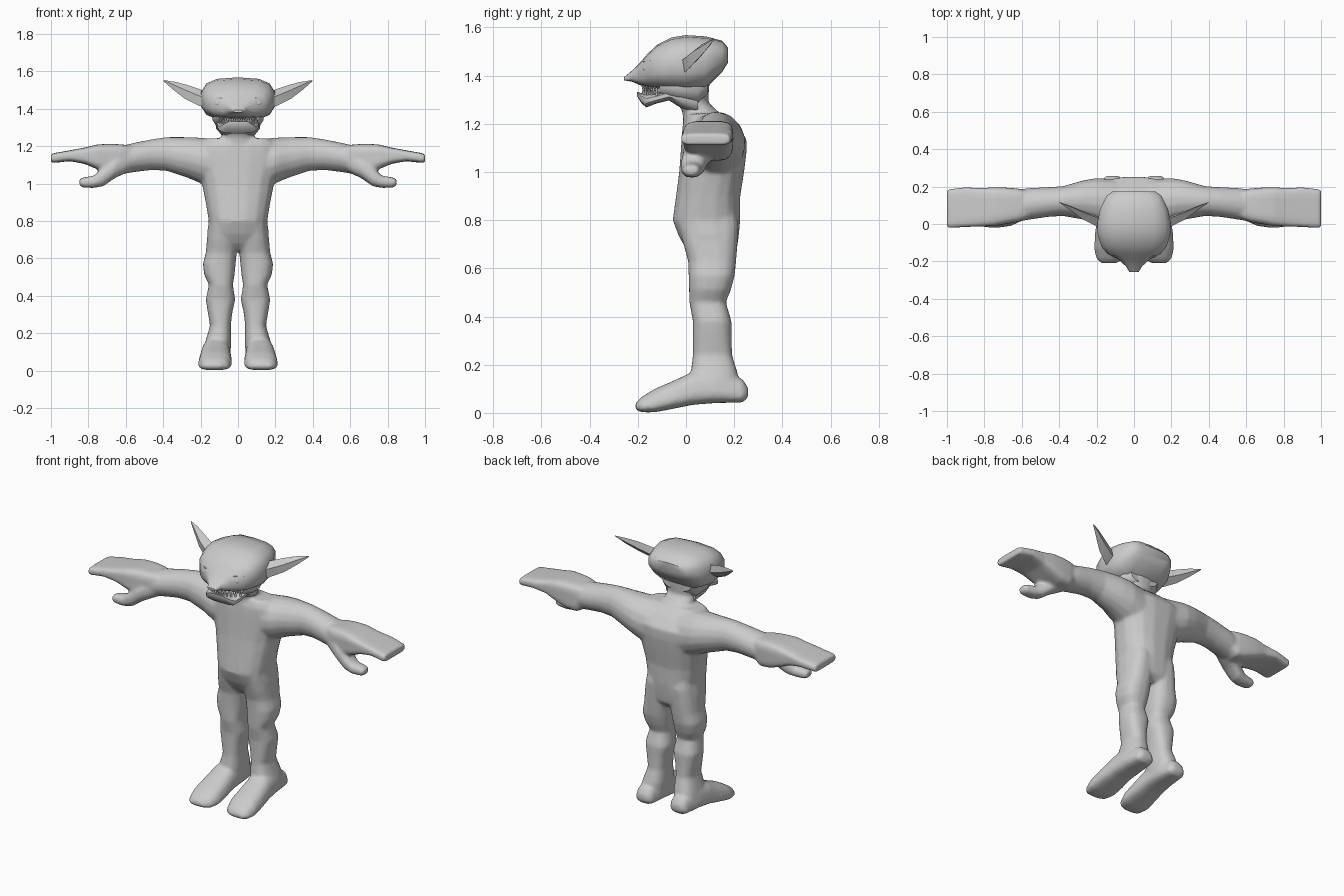
import bpy, bmesh, math

skin = bpy.data.materials.new("grey_skin")
skin.diffuse_color = (0.6, 0.6, 0.6, 1)
AXES = {"x": (0, 1, 2), "y": (1, 0, 2), "z": (2, 0, 1)}


def finish(name, bm, mirror=False, angle=40):
    bmesh.ops.recalc_face_normals(bm, faces=bm.faces)
    me = bpy.data.meshes.new(name)
    bm.to_mesh(me)
    bm.free()
    me.materials.append(skin)
    ob = bpy.data.objects.new(name, me)
    bpy.context.collection.objects.link(ob)
    bpy.ops.object.select_all(action="DESELECT")
    ob.select_set(True)
    bpy.context.view_layer.objects.active = ob
    bpy.ops.object.shade_smooth_by_angle(angle=math.radians(angle))
    if mirror:
        ob.modifiers.new("mirror", "MIRROR").use_mirror_merge = False
    return ob


def loft(name, axis, rings, mirror=False, n=16, power=2.5, taper=0.0, angle=40):
    """Skin rings given as (position, a0, a1, b0, b1) across the axis."""
    bm = bmesh.new()
    i, j, k = AXES[axis]
    loops = []
    for pos, a0, a1, b0, b1 in rings:
        loop = []
        for s in range(n):
            t = 2 * math.pi * (s + 0.5) / n
            c, d = math.cos(t), math.sin(t)
            u = math.copysign(abs(c) ** (2 / power), c)
            v = math.copysign(abs(d) ** (2 / power), d)
            u *= 1 - taper * (v + 1) / 2
            p = [0, 0, 0]
            p[i] = pos
            p[j] = (a0 + a1) / 2 + (a1 - a0) / 2 * u
            p[k] = (b0 + b1) / 2 + (b1 - b0) / 2 * v
            loop.append(bm.verts.new(p))
        loops.append(loop)
    for lo, hi in zip(loops, loops[1:]):
        for s in range(n):
            bm.faces.new((lo[s], lo[(s + 1) % n], hi[(s + 1) % n], hi[s]))
    bm.faces.new(loops[0])
    bm.faces.new(loops[-1])
    return finish(name, bm, mirror, angle)


# Torso and neck
parts = [loft("body", "z", [
    (0.64, -0.11, 0.11, 0.04, 0.18), (0.68, -0.15, 0.15, 0.0, 0.213),
    (0.73, -0.168, 0.168, -0.03, 0.22), (0.80, -0.158, 0.158, -0.057, 0.227),
    (0.90, -0.175, 0.175, -0.043, 0.227), (1.00, -0.195, 0.195, -0.03, 0.243),
    (1.08, -0.22, 0.22, -0.024, 0.253), (1.14, -0.24, 0.24, -0.02, 0.253),
    (1.20, -0.22, 0.22, -0.015, 0.20), (1.242, -0.17, 0.17, 0.0, 0.15)], power=2.4)]
parts.append(loft("neck", "z", [
    (1.14, -0.15, 0.15, -0.01, 0.24), (1.20, -0.12, 0.12, -0.012, 0.195),
    (1.25, -0.09, 0.09, -0.015, 0.135), (1.29, -0.09, 0.09, -0.04, 0.092),
    (1.38, -0.12, 0.12, -0.05, 0.10)], power=2.2))

# Arm with a flat mitten hand and thumb
parts.append(loft("arm", "x", [
    (0.08, 0.0, 0.24, 0.95, 1.235), (0.20, 0.0, 0.247, 1.0, 1.247),
    (0.27, 0.022, 0.235, 1.03, 1.25), (0.38, 0.042, 0.203, 1.067, 1.25),
    (0.46, 0.037, 0.198, 1.072, 1.238), (0.56, 0.022, 0.193, 1.06, 1.218),
    (0.60, 0.015, 0.188, 1.052, 1.207)], power=2.0))
parts.append(loft("hand", "x", [
    (0.57, 0.03, 0.175, 1.08, 1.20), (0.62, 0.01, 0.19, 1.045, 1.21),
    (0.68, 0.0, 0.195, 1.05, 1.213), (0.75, -0.012, 0.197, 1.075, 1.21),
    (0.82, -0.014, 0.192, 1.105, 1.193), (0.90, -0.017, 0.197, 1.12, 1.178),
    (0.985, -0.022, 0.187, 1.11, 1.163), (1.0, -0.018, 0.183, 1.113, 1.158)], power=4.5))
parts.append(loft("thumb", "x", [
    (0.59, 0.02, 0.13, 1.06, 1.17), (0.66, -0.012, 0.11, 1.027, 1.14),
    (0.72, -0.02, 0.085, 0.985, 1.09), (0.77, -0.02, 0.068, 0.976, 1.043),
    (0.83, -0.014, 0.06, 0.978, 1.033), (0.848, -0.005, 0.05, 0.99, 1.025)], n=12))

# Leg and foot
parts.append(loft("leg", "z", [
    (0.08, 0.04, 0.19, 0.03, 0.22), (0.16, 0.035, 0.174, 0.018, 0.217),
    (0.24, 0.038, 0.15, 0.028, 0.192), (0.31, 0.03, 0.162, 0.028, 0.19),
    (0.38, 0.014, 0.173, 0.028, 0.19), (0.46, 0.027, 0.156, 0.013, 0.166),
    (0.51, 0.018, 0.181, 0.012, 0.187), (0.57, 0.012, 0.189, 0.01, 0.203),
    (0.63, 0.006, 0.173, 0.008, 0.209), (0.70, 0.0, 0.167, -0.012, 0.215),
    (0.78, 0.0, 0.156, -0.03, 0.22), (0.86, 0.01, 0.14, 0.0, 0.2)]))
parts.append(loft("foot", "y", [
    (0.258, 0.075, 0.155, 0.065, 0.105), (0.235, 0.05, 0.18, 0.043, 0.14),
    (0.12, 0.03, 0.20, 0.04, 0.185), (0.03, 0.027, 0.21, 0.033, 0.172),
    (-0.06, 0.02, 0.222, 0.015, 0.13), (-0.13, 0.02, 0.227, 0.002, 0.1),
    (-0.185, 0.04, 0.213, 0.002, 0.066), (-0.21, 0.085, 0.185, 0.014, 0.04)],
    power=2.8, taper=0.3))

# Fuse both halves into one smooth body
bpy.ops.object.select_all(action="DESELECT")
for ob in parts:
    ob.select_set(True)
body = parts[0]
bpy.context.view_layer.objects.active = body
bpy.ops.object.join()
body.modifiers.new("mirror", "MIRROR").use_mirror_merge = False
fuse = body.modifiers.new("fuse", "REMESH")
fuse.mode, fuse.voxel_size, fuse.use_smooth_shade = "VOXEL", 0.009, True
soften = body.modifiers.new("soften", "SMOOTH")
soften.factor, soften.iterations = 0.5, 8
body.modifiers.new("reduce", "DECIMATE").ratio = 0.4

# Skull tapering forward into the pointed nose
loft("head", "y", [
    (0.175, -0.115, 0.115, 1.455, 1.515), (0.15, -0.15, 0.15, 1.415, 1.545),
    (0.08, -0.185, 0.185, 1.345, 1.563), (0.0, -0.20, 0.20, 1.335, 1.568),
    (-0.06, -0.197, 0.197, 1.34, 1.558), (-0.12, -0.178, 0.178, 1.348, 1.528),
    (-0.16, -0.145, 0.145, 1.352, 1.49), (-0.19, -0.085, 0.085, 1.36, 1.455),
    (-0.225, -0.045, 0.045, 1.375, 1.42), (-0.257, -0.025, 0.025, 1.38, 1.393)],
    n=14, power=2.9)
loft("cheeks", "y", [
    (0.09, -0.10, 0.10, 1.32, 1.45), (0.05, -0.125, 0.125, 1.275, 1.45),
    (-0.03, -0.14, 0.14, 1.29, 1.45), (-0.08, -0.13, 0.13, 1.30, 1.45),
    (-0.11, -0.115, 0.115, 1.315, 1.42)], n=14, power=3)
loft("lower_jaw", "y", [
    (0.05, -0.10, 0.10, 1.235, 1.37), (-0.02, -0.12, 0.12, 1.265, 1.36),
    (-0.07, -0.115, 0.115, 1.297, 1.345), (-0.12, -0.112, 0.112, 1.285, 1.328),
    (-0.165, -0.10, 0.10, 1.268, 1.322), (-0.185, -0.082, 0.082, 1.285, 1.327),
    (-0.203, -0.06, 0.06, 1.315, 1.333)], n=14, power=3)

# Long ears swept up and back
bm = bmesh.new()
loops = []
for x, y, z, half_depth, half_height in (
        (0.15, 0.0, 1.45, 0.03, 0.04), (0.20, 0.015, 1.458, 0.028, 0.042),
        (0.28, 0.05, 1.492, 0.022, 0.036), (0.34, 0.085, 1.522, 0.012, 0.022),
        (0.397, 0.115, 1.55, 0.002, 0.003)):
    loops.append([bm.verts.new((x + dx, y + dy, z + dz)) for dx, dy, dz in (
        (0, -half_depth, 0.2 * half_height), (-0.2 * half_height, 0.6 * half_depth, half_height),
        (0, half_depth, 0), (0.2 * half_height, -0.6 * half_depth, -half_height))])
for lo, hi in zip(loops, loops[1:]):
    for s in range(4):
        bm.faces.new((lo[s], lo[(s + 1) % 4], hi[(s + 1) % 4], hi[s]))
bm.faces.new(loops[0])
bm.faces.new(loops[-1])
finish("ear", bm, True)

# Eyes under small brow ridges
bm = bmesh.new()
bmesh.ops.create_uvsphere(bm, u_segments=12, v_segments=8, radius=0.022)
bmesh.ops.translate(bm, verts=bm.verts, vec=(0.107, -0.157, 1.43))
finish("eye", bm, True)
loft("brow", "x", [
    (0.06, -0.182, -0.15, 1.44, 1.452), (0.10, -0.178, -0.13, 1.448, 1.464),
    (0.145, -0.15, -0.10, 1.452, 1.466)], True, 8)

# Two rows of pointed teeth along the curved mouth
bm = bmesh.new()
for sign, root in ((1, 1.318), (-1, 1.366)):
    for t in range(11):
        x = (t - 5 + 0.25 * sign) * 0.019
        y = -0.178 + 6 * x * x
        ring = [bm.verts.new((x + 0.009 * math.cos(a), y + 0.009 * math.sin(a), root))
                for a in (0, math.pi / 2, math.pi, 3 * math.pi / 2)]
        tip = bm.verts.new((x, y, root + sign * 0.036))
        for s in range(4):
            bm.faces.new((ring[s], ring[(s + 1) % 4], tip))
        bm.faces.new(ring)
finish("teeth", bm, angle=20)
